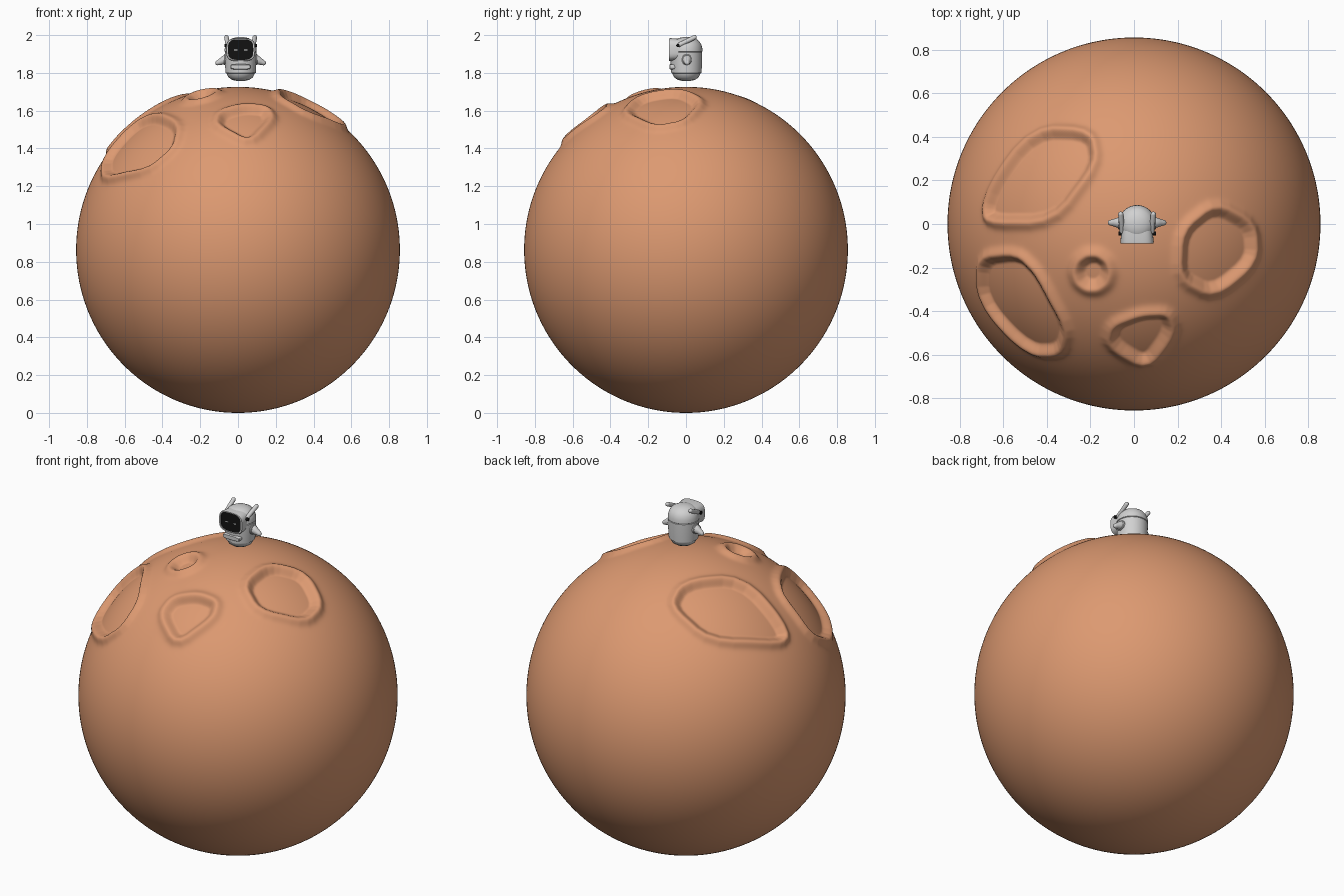
import bpy, bmesh, math
from mathutils import Vector, Matrix

if "Cube" in bpy.data.objects:
    bpy.data.objects.remove(bpy.data.objects["Cube"])


def material(name, rgb):
    m = bpy.data.materials.new(name)
    m.diffuse_color = (*rgb, 1)
    m.use_nodes = True
    m.node_tree.nodes["Principled BSDF"].inputs["Base Color"].default_value = m.diffuse_color
    return m


ROCK = material("terracotta rock", (0.72, 0.32, 0.165))
GREY = material("light grey", (0.64, 0.64, 0.64))
BLACK = material("black", (0.006, 0.006, 0.006))
PALE = material("pale grey", (0.8, 0.82, 0.82))
R, RZ, CZ = 0.857, 0.863, 0.866      # planet radii and centre height
CX = 0.014                           # figure's centre in x


def finish(name, bm, mats, angle=40):
    bmesh.ops.recalc_face_normals(bm, faces=bm.faces)
    me = bpy.data.meshes.new(name)
    bm.to_mesh(me)
    bm.free()
    ob = bpy.data.objects.new(name, me)
    bpy.context.collection.objects.link(ob)
    for m in mats:
        me.materials.append(m)
    bpy.ops.object.select_all(action='DESELECT')
    ob.select_set(True)
    bpy.context.view_layer.objects.active = ob
    bpy.ops.object.shade_smooth_by_angle(angle=math.radians(angle))
    return ob


def skin(bm, rings):
    """Bridge rings of equal size and cap both ends."""
    vs = [[bm.verts.new(p) for p in r] for r in rings]
    n = len(vs[0])
    for a, b in zip(vs, vs[1:]):
        for i in range(n):
            bm.faces.new((a[i], a[(i + 1) % n], b[(i + 1) % n], b[i]))
    return bm.faces.new(vs[0]), bm.faces.new(vs[-1])


def lathe(name, profile, mat, start=(0, 0, 0), axis=(0, 0, 1), n=40):
    """Turn (radius, height) points about an axis from a start point."""
    rot = Vector(axis).to_track_quat('Z', 'Y')
    bm = bmesh.new()
    skin(bm, [[Vector(start) + rot @ Vector((r * math.cos(t), r * math.sin(t), h))
               for t in (math.tau * i / n for i in range(n))] for r, h in profile])
    return finish(name, bm, [mat])


# ---- craters: crest outlines as seen from above ----
outlines = [
    [(-.45, .43), (-.19, .42), (-.165, .27), (-.36, .005), (-.67, .005), (-.68, .10)],
    [(-.70, -.15), (-.53, -.13), (-.43, -.23), (-.30, -.47), (-.33, -.59),
     (-.47, -.59), (-.70, -.34)],
    [(-.10, -.46), (.03, -.41), (.155, -.405), (.185, -.49), (.06, -.655), (-.12, -.55)],
    [(.37, .095), (.545, 0), (.555, -.17), (.36, -.33), (.205, -.25), (.215, -.03)],
    [(-.19 + .084 * math.cos(math.tau * i / 10), -.22 + .084 * math.sin(math.tau * i / 10))
     for i in range(10)],
]


def chaikin(pts, k=0.2):
    out = []
    for a, b in zip(pts, pts[1:] + pts[:1]):
        out += [a.lerp(b, k), a.lerp(b, 1 - k)]
    return out


craters = []
for o in outlines:
    dirs = [Vector((x, y, math.sqrt(R * R - x * x - y * y))).normalized() for x, y in o]
    ax = sum(dirs, Vector()).normalized()
    u = ax.orthogonal().normalized()
    v = ax.cross(u)
    pts = [Vector((d.dot(u), d.dot(v))) / d.dot(ax) * R for d in dirs]
    pts = chaikin(chaikin(pts))
    craters.append((ax, u, v, pts, max(p.length for p in pts) + 0.1))


def crest_distance(d):
    """Signed distance from the nearest crater crest, negative inside."""
    best = 1.0
    for ax, u, v, pts, reach in craters:
        c = d.dot(ax)
        if c < 0.6:
            continue
        x, y = d.dot(u) / c * R, d.dot(v) / c * R
        if x * x + y * y > reach * reach:
            continue
        m, inside = 1.0, False
        for a, b in zip(pts, pts[1:] + pts[:1]):
            ex, ey, wx, wy = b.x - a.x, b.y - a.y, x - a.x, y - a.y
            t = min(1, max(0, (wx * ex + wy * ey) / (ex * ex + ey * ey)))
            m = min(m, (wx - t * ex) ** 2 + (wy - t * ey) ** 2)
            if (a.y > y) != (b.y > y) and x < a.x + (y - a.y) / ey * ex:
                inside = not inside
        m = math.sqrt(m)
        best = min(best, -m if inside else m)
    return best


def relief(d):
    rim, floor = 0.02, -0.02
    if d >= 0:
        return rim * math.exp(-(d / 0.03) ** 2)
    t = min(1, -d / 0.05)
    return rim + (floor - rim) * t * t * (3 - 2 * t)


# ---- planet: fine ball, refined along the crests, then displaced ----
bm = bmesh.new()
bmesh.ops.create_icosphere(bm, subdivisions=7, radius=1)
near = {v for v in bm.verts if v.co.z > 0.2 and abs(crest_distance(v.co.normalized())) < 0.075}
bmesh.ops.subdivide_edges(bm, edges=[e for e in bm.edges if e.verts[0] in near and e.verts[1] in near],
                          cuts=1, use_grid_fill=True)
for v in bm.verts:
    d = v.co.normalized()
    h = relief(crest_distance(d)) if d.z > 0.2 else 0
    v.co = Vector((d.x * (R + h), d.y * (R + h), CZ + d.z * (RZ + h)))
low = min(v.co.z for v in bm.verts)
for v in bm.verts:
    v.co.z -= low
finish("planet", bm, [ROCK], 80)

# ---- figure: turned body and helmet dome ----
lathe("body", [(.02, 1.757), (.045, 1.763), (.064, 1.776), (.074, 1.794), (.075, 1.798),
               (.080, 1.800), (.083, 1.85), (.084, 1.908), (.080, 1.912)], GREY, (CX, .002, 0))
lathe("helmet_dome", [(.080, 1.909), (.085, 1.913), (.084, 1.932), (.078, 1.953),
                      (.064, 1.972), (.042, 1.984), (.02, 1.989), (.004, 1.99)], GREY, (CX, .002, 0))


def rounded(y, hw, hh, cz, n=40, power=0.6):
    """Rounded-box ring facing the front."""
    out = []
    for i in range(n):
        c, s = math.cos(math.tau * i / n), math.sin(math.tau * i / n)
        out.append(Vector((CX + math.copysign(abs(c) ** power, c) * hw, y,
                           cz + math.copysign(abs(s) ** power, s) * hh)))
    return out


# hood with inset black visor
bm = bmesh.new()
_, visor = skin(bm, [rounded(*r, 1.923) for r in
                     [(.02, .066, .052), (-.083, .077, .061), (-.090, .075, .059),
                      (-.090, .067, .055), (-.0865, .066, .054)]])
visor.material_index = 1
finish("hood", bm, [GREY, BLACK])

# eyes on the visor, and the chest panel
for s, side in ((-1, "left"), (1, "right")):
    bm = bmesh.new()
    bmesh.ops.create_cube(bm, size=1, matrix=Matrix.Translation((CX + s * .026, -.087, 1.921))
                          @ Matrix.Diagonal((.018, .003, .005, 1)))
    finish(side + "_eye", bm, [PALE])
bm = bmesh.new()
skin(bm, [rounded(y, w, h, 1.832, power=.5) for y, w, h in
          [(-.05, .054, .014), (-.084, .054, .014), (-.088, .050, .011)]])
finish("chest_panel", bm, [GREY])

# ears, hinges, shoulders and arms on both sides
for s, side in ((-1, "left"), (1, "right")):
    a = Vector((CX + s * .068, -.035, 1.948))
    b = Vector((CX + s * .075, .045, 1.988))
    L, r = (b - a).length, .012
    cap = [(r * math.cos(t), r * math.sin(t)) for t in (math.pi / 2 * k / 6 for k in range(6))]
    lathe(side + "_ear", [(q, -h) for q, h in reversed(cap)] + [(q, L + h) for q, h in cap],
          GREY, a, b - a, 20)
    lathe(side + "_hinge", [(.009, 0), (.009, .024)], BLACK,
          (CX + s * .062, -.043, 1.945), (s, 0, 0), 20)
    lathe(side + "_shoulder", [(.029, 0), (.029, .017), (.026, .02)], GREY,
          (CX + s * .068, .004, 1.87), (s, 0, 0), 24)
    lathe(side + "_arm", [(.024, 0), (.024, .012), (.019, .028), (.014, .045), (.012, .054),
                          (.008, .060), (.002, .062)], GREY,
          (CX + s * .076, .006, 1.872), (s, 0, -.42), 24)
